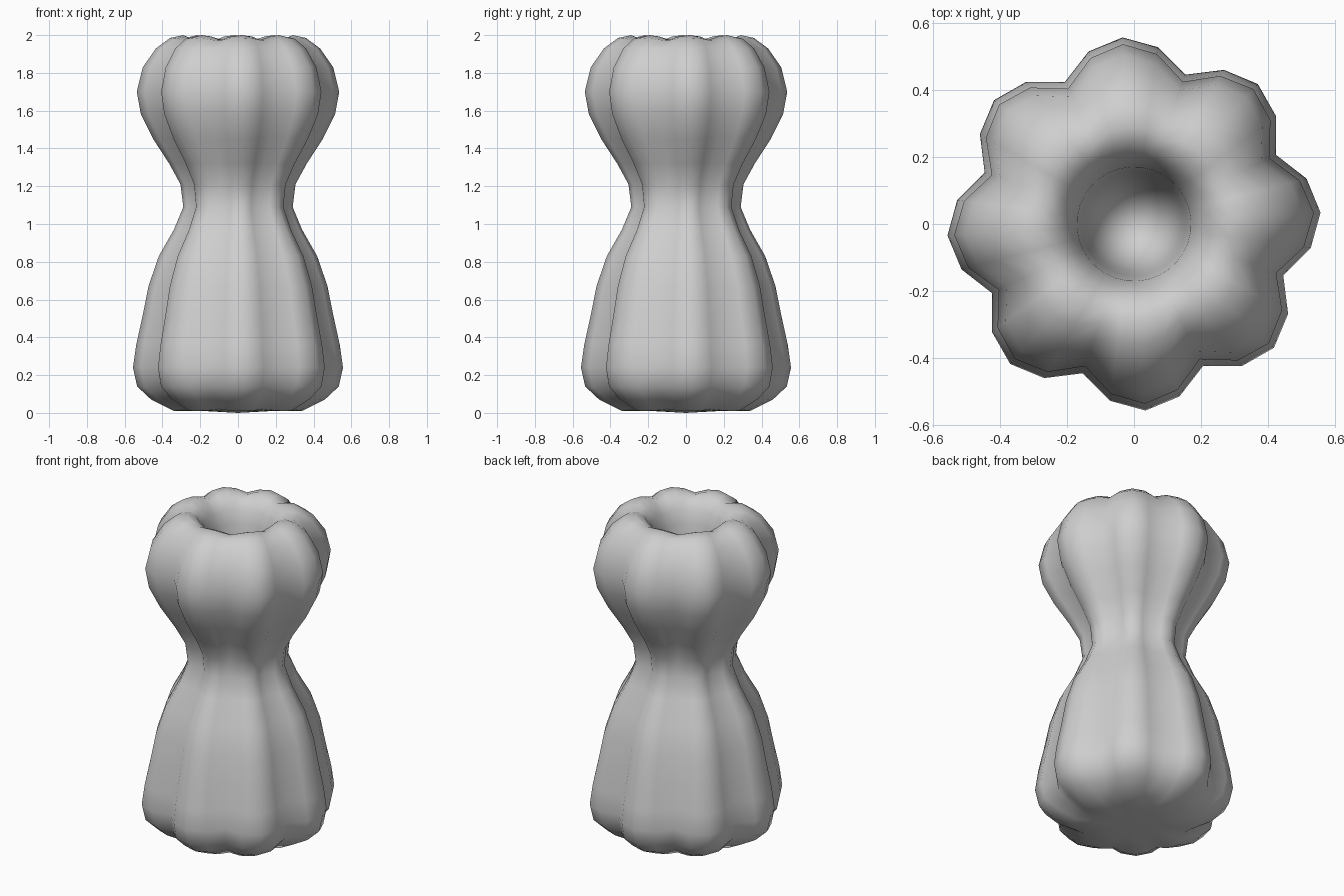
import bpy, bmesh, math

if "Cube" in bpy.data.objects:
    bpy.data.objects.remove(bpy.data.objects["Cube"])

LOBES, SEG = 8, 32
OFFSET = math.radians(3.5)

# (lobe radius, height, lobe depth as a fraction of radius, drop in the grooves)
PROFILE = [
    (0.18, 0.01, 0.05, 0.0), (0.34, 0.01, 0.10, -0.01), (0.46, 0.07, 0.14, -0.01),
    (0.535, 0.14, 0.15, 0.0), (0.557, 0.24, 0.155, 0.0), (0.54, 0.36, 0.155, 0.0),
    (0.507, 0.51, 0.155, 0.0), (0.475, 0.67, 0.155, 0.0), (0.42, 0.83, 0.155, 0.0),
    (0.34, 0.97, 0.15, 0.0), (0.29, 1.09, 0.14, 0.0), (0.305, 1.21, 0.15, 0.0),
    (0.365, 1.32, 0.16, 0.0), (0.45, 1.45, 0.165, 0.0), (0.515, 1.58, 0.165, 0.0),
    (0.537, 1.70, 0.165, 0.0), (0.505, 1.83, 0.165, 0.0), (0.435, 1.93, 0.15, 0.0),
    (0.36, 1.985, 0.12, 0.015), (0.29, 2.0, 0.08, 0.025), (0.235, 1.975, 0.04, 0.02),
    (0.195, 1.92, 0.0, 0.01), (0.17, 1.84, 0.0, 0.0), (0.155, 1.70, 0.0, 0.0),
    (0.14, 1.55, 0.0, 0.0), (0.11, 1.42, 0.0, 0.0), (0.06, 1.36, 0.0, 0.0),
]

# Lobed vase body: rings of vertices, from the base up and down into the hollow
bm = bmesh.new()
rings = []
for radius, height, depth, drop in PROFILE:
    ring = []
    for i in range(SEG):
        a = 2 * math.pi * i / SEG
        groove = 1 - abs(math.cos(a * LOBES / 2))
        r = radius * (1 - depth * groove)
        ring.append(bm.verts.new((r * math.cos(a + OFFSET), r * math.sin(a + OFFSET),
                                  height - drop * groove)))
    rings.append(ring)
for low, high in zip(rings, rings[1:]):
    for i in range(SEG):
        j = (i + 1) % SEG
        bm.faces.new((low[i], low[j], high[j], high[i]))

# Close the base and the floor of the hollow
base = bm.verts.new((0, 0, 0))
floor = bm.verts.new((0, 0, 1.34))
for i in range(SEG):
    j = (i + 1) % SEG
    bm.faces.new((rings[0][j], rings[0][i], base))
    bm.faces.new((rings[-1][i], rings[-1][j], floor))

mesh = bpy.data.meshes.new("lobed_vase")
bm.to_mesh(mesh)
bm.free()
vase = bpy.data.objects.new("lobed_vase", mesh)
bpy.context.collection.objects.link(vase)

clay = bpy.data.materials.new("light_grey")
clay.diffuse_color = (0.62, 0.62, 0.62, 1)
clay.use_nodes = True
clay.node_tree.nodes["Principled BSDF"].inputs["Base Color"].default_value = clay.diffuse_color
mesh.materials.append(clay)

bpy.context.view_layer.objects.active = vase
vase.select_set(True)
bpy.ops.object.shade_smooth_by_angle(angle=math.radians(75))
